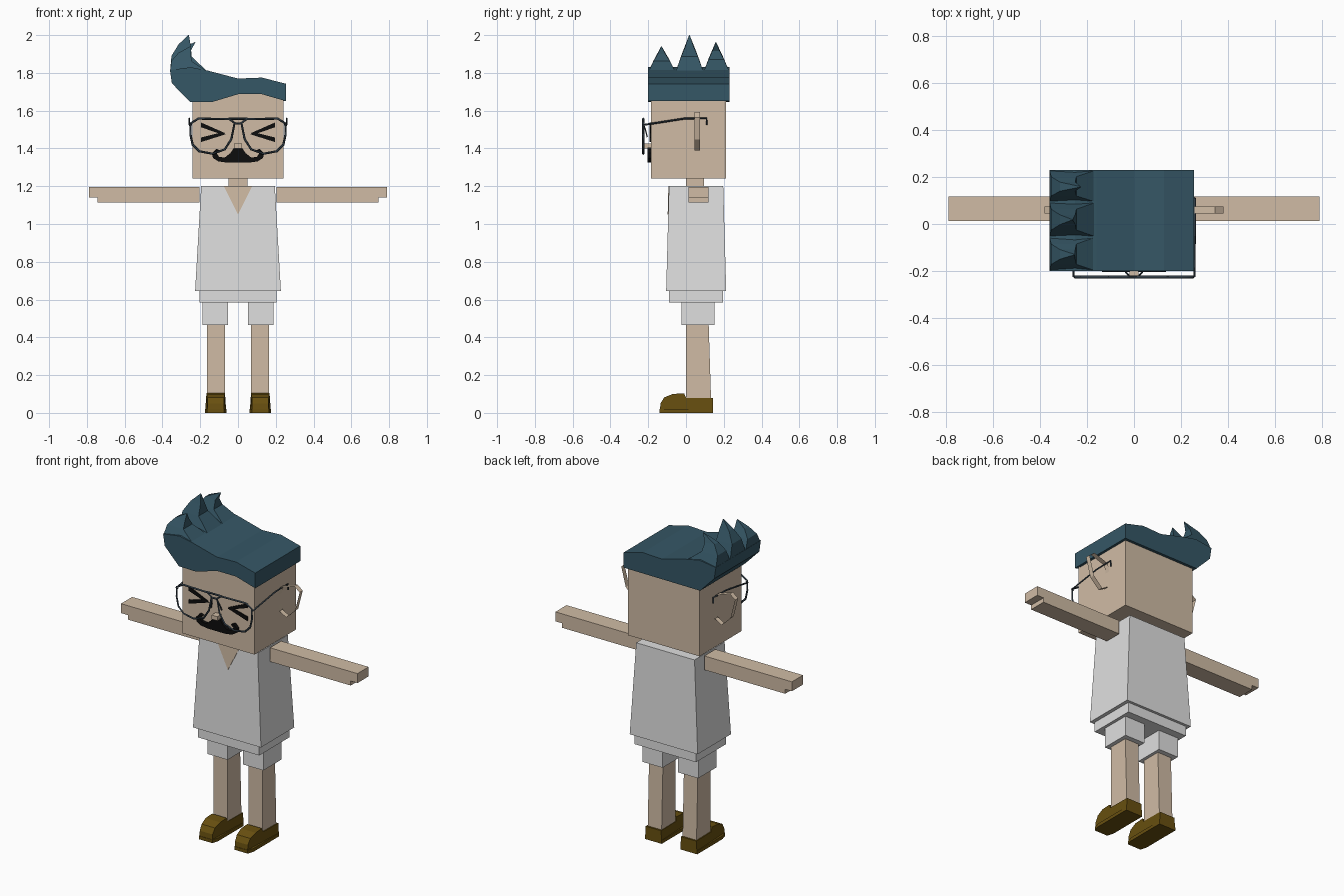
import bpy, bmesh
from mathutils import Vector

if "Cube" in bpy.data.objects:
    bpy.data.objects.remove(bpy.data.objects["Cube"], do_unlink=True)


def material(name, *rgb):
    m = bpy.data.materials.new(name)
    m.use_nodes = True
    m.diffuse_color = (*rgb, 1)
    m.node_tree.nodes["Principled BSDF"].inputs["Base Color"].default_value = (*rgb, 1)
    return m


SKIN = material("skin", 0.63, 0.50, 0.375)
CLOTH = material("pale grey cloth", 0.74, 0.74, 0.74)
HAIR = material("teal hair", 0.036, 0.095, 0.132)
LEATHER = material("brown leather", 0.14, 0.08, 0.005)
BLACK = material("black", 0.004, 0.004, 0.004)
WIRE = material("dark wire", 0.03, 0.045, 0.06)


def finish(name, bm, mat):
    bmesh.ops.recalc_face_normals(bm, faces=bm.faces)
    mesh = bpy.data.meshes.new(name)
    bm.to_mesh(mesh)
    bm.free()
    mesh.materials.append(mat)
    ob = bpy.data.objects.new(name, mesh)
    bpy.context.collection.objects.link(ob)
    return ob


def loft(name, rings, mat):
    """Join rings of points with quads and cap both ends."""
    bm = bmesh.new()
    loops = [[bm.verts.new(p) for p in ring] for ring in rings]
    n = len(loops[0])
    for a, b in zip(loops, loops[1:]):
        for i in range(n):
            j = (i + 1) % n
            bm.faces.new((a[i], a[j], b[j], b[i]))
    bm.faces.new(loops[0])
    bm.faces.new(loops[-1])
    return finish(name, bm, mat)


def rect(x0, x1, y0, y1, z):
    return [(x0, y0, z), (x1, y0, z), (x1, y1, z), (x0, y1, z)]


def box(name, x0, x1, y0, y1, z0, z1, mat):
    return loft(name, [rect(x0, x1, y0, y1, z0), rect(x0, x1, y0, y1, z1)], mat)


def prism_y(name, pts, y0, y1, mat):
    """Extrude an (x, z) outline along y."""
    return loft(name, [[(x, y, z) for x, z in pts] for y in (y0, y1)], mat)


def wire(name, pts, closed=False, radius=0.006):
    curve = bpy.data.curves.new(name, "CURVE")
    curve.dimensions = "3D"
    curve.bevel_depth = radius
    curve.bevel_resolution = 0
    curve.use_fill_caps = True
    spline = curve.splines.new("POLY")
    spline.points.add(len(pts) - 1)
    for p, co in zip(spline.points, pts):
        p.co = (*co, 1)
    spline.use_cyclic_u = closed
    curve.materials.append(WIRE)
    ob = bpy.data.objects.new(name, curve)
    bpy.context.collection.objects.link(ob)
    bpy.ops.object.select_all(action="DESELECT")
    ob.select_set(True)
    bpy.context.view_layer.objects.active = ob
    bpy.ops.object.convert(target="MESH")


def flip(pts, s):
    return [(s * p[0], *p[1:]) for p in pts]


# Head, neck and nose
box("head", -0.24, 0.24, -0.185, 0.213, 1.24, 1.7, SKIN)
box("neck", -0.05, 0.05, 0, 0.095, 1.18, 1.25, SKIN)
box("nose", -0.02, 0.02, -0.225, -0.18, 1.4, 1.425, SKIN)

# Shirt, neckline and shorts
loft("shirt", [rect(-0.227, 0.227, -0.105, 0.213, 0.645),
               rect(-0.195, 0.195, -0.09, 0.197, 1.2)], CLOTH)
neckline = [(-0.075, 1.2), (0.075, 1.2), (0, 1.05)]
loft("neckline", [[(x, -0.09 - (1.2 - z) * 0.027 - d, z) for x, z in neckline]
                  for d in (-0.002, 0.003)], SKIN)
box("shorts_waist", -0.205, 0.205, -0.09, 0.197, 0.585, 0.65, CLOTH)

# Limbs, ears and eyes
arm = [(0.205, 1.113), (0.745, 1.113), (0.745, 1.14), (0.79, 1.14), (0.79, 1.197), (0.205, 1.197)]
ear = [(0.38, 1.565), (0.345, 1.592), (0.25, 1.56), (0.235, 1.49),
       (0.245, 1.415), (0.29, 1.39), (0.35, 1.448)]
strokes = ([(0.07, 1.482), (0.195, 1.537), (0.195, 1.512), (0.08, 1.472)],
           [(0.065, 1.475), (0.08, 1.487), (0.195, 1.458), (0.195, 1.434)])
shoe = [(0.143, 0.015), (0.143, 0.078), (0, 0.08), (-0.01, 0.104), (-0.07, 0.1),
        (-0.115, 0.082), (-0.135, 0.05), (-0.138, 0.015)]
lens = [(0.25, 1.533), (0.21, 1.558), (0.045, 1.555), (0.018, 1.535), (0.035, 1.45),
        (0.07, 1.395), (0.135, 1.372), (0.205, 1.385), (0.24, 1.42), (0.252, 1.475)]

for s, side in ((1, "left"), (-1, "right")):
    prism_y(side + "_arm", flip(arm, s), 0.012, 0.118, SKIN)
    loft(side + "_shorts_leg", [rect(s * 0.052, s * 0.187, -0.025, 0.15, z) for z in (0.465, 0.59)], CLOTH)
    loft(side + "_leg", [rect(s * 0.07, s * 0.163, 0, 0.133, 0.06),
                         rect(s * 0.07, s * 0.163, 0, 0.12, 0.47)], SKIN)

    # Shoe: rounded toe that narrows towards the front, on a flat sole
    def across(y, z, k):
        width = 0.055 - 0.1 * max(0, z - 0.04) - max(0, -0.09 - y) * 0.25
        return (s * (0.118 + k * width), y, z)
    loft(side + "_shoe", [[across(y, z, k) for y, z in shoe] for k in (-1, 1)], LEATHER)
    sole = [(0.062, 0.143), (0.175, 0.143), (0.175, -0.1), (0.163, -0.14), (0.074, -0.14), (0.062, -0.1)]
    loft(side + "_sole", [[(s * x, y, z) for x, y in sole] for z in (0, 0.02)], LEATHER)

    # Ear: flat outline inset into a ring and thickened
    bm = bmesh.new()
    face = bm.faces.new([bm.verts.new((s * x, 0.045, z)) for x, z in ear])
    bmesh.ops.inset_individual(bm, faces=[face], thickness=0.021)
    bmesh.ops.delete(bm, geom=[face], context="FACES")
    out = bmesh.ops.extrude_face_region(bm, geom=bm.faces[:], use_keep_orig=True)
    moved = [g for g in out["geom"] if isinstance(g, bmesh.types.BMVert)]
    bmesh.ops.translate(bm, verts=moved, vec=Vector((0, 0.03, 0)))
    finish(side + "_ear", bm, SKIN)

    for i, stroke in enumerate(strokes):
        prism_y(f"{side}_eye_stroke_{i + 1}", flip(stroke, s), -0.192, -0.184, BLACK)

    # Glasses: rim, temple arm and nose pad
    wire(side + "_glasses_rim", [(s * x, -0.226, z) for x, z in lens], True)
    wire(side + "_glasses_temple", flip([(0.245, -0.226, 1.525), (0.258, -0.222, 1.525),
         (0.258, -0.01, 1.558), (0.258, 0.108, 1.56), (0.258, 0.11, 1.525)], s), radius=0.005)
    wire(side + "_nose_pad", flip([(0.018, -0.226, 1.53), (0.025, -0.215, 1.50),
         (0.035, -0.205, 1.46)], s), radius=0.004)
wire("glasses_top_bar", [(-0.05, -0.226, 1.557), (0.05, -0.226, 1.557)])
wire("glasses_bridge", [(-0.018, -0.226, 1.532), (0.018, -0.226, 1.532)])

# Moustache with curled tips
half = [(0.02, 1.405), (0.04, 1.375), (0.07, 1.352), (0.1, 1.355), (0.113, 1.375), (0.095, 1.39),
        (0.115, 1.398), (0.137, 1.375), (0.133, 1.35), (0.105, 1.332), (0.06, 1.325)]
prism_y("moustache", half + flip(half[::-1], -1), -0.205, -0.184, BLACK)

# Hair: main block, wavy fringe and a row of spikes along one edge
crown = [(0.255, 1.65), (0.255, 1.742), (0.127, 1.775), (0, 1.77), (-0.16, 1.812),
         (-0.25, 1.83), (-0.36, 1.815), (-0.35, 1.745), (-0.255, 1.647)]
prism_y("hair", crown, -0.17, 0.23, HAIR)
fringe = crown + [(-0.14, 1.645), (0, 1.687), (0.127, 1.687)]
prism_y("hair_fringe", fringe, -0.2, -0.17, HAIR)

spikes = [(-0.2, -0.055, -0.13, -0.25, 1.94), (-0.055, 0.093, 0.018, -0.26, 2.0),
          (0.093, 0.23, 0.158, -0.225, 1.963)]
for i, (y0, y1, tip_y, tip_x, tip_z) in enumerate(spikes):
    def ring(t, outer, inner, z_out, z_in):
        a, b = y0 + (tip_y - y0) * t, y1 + (tip_y - y1) * t
        return [(outer, a, z_out), (inner, a, z_in), (inner, b, z_in), (outer, b, z_out)]
    rise = tip_z - 1.81
    loft(f"hair_spike_{i + 1}", [
        ring(0, -0.36, -0.16, 1.805, 1.805),
        ring(0.4, -0.352, -0.245, 1.81 + rise * 0.42, 1.81 + rise * 0.4),
        ring(0.72, -0.315, -0.25, 1.81 + rise * 0.74, 1.81 + rise * 0.7),
        ring(0.98, tip_x - 0.004, tip_x, tip_z, tip_z)], HAIR)
